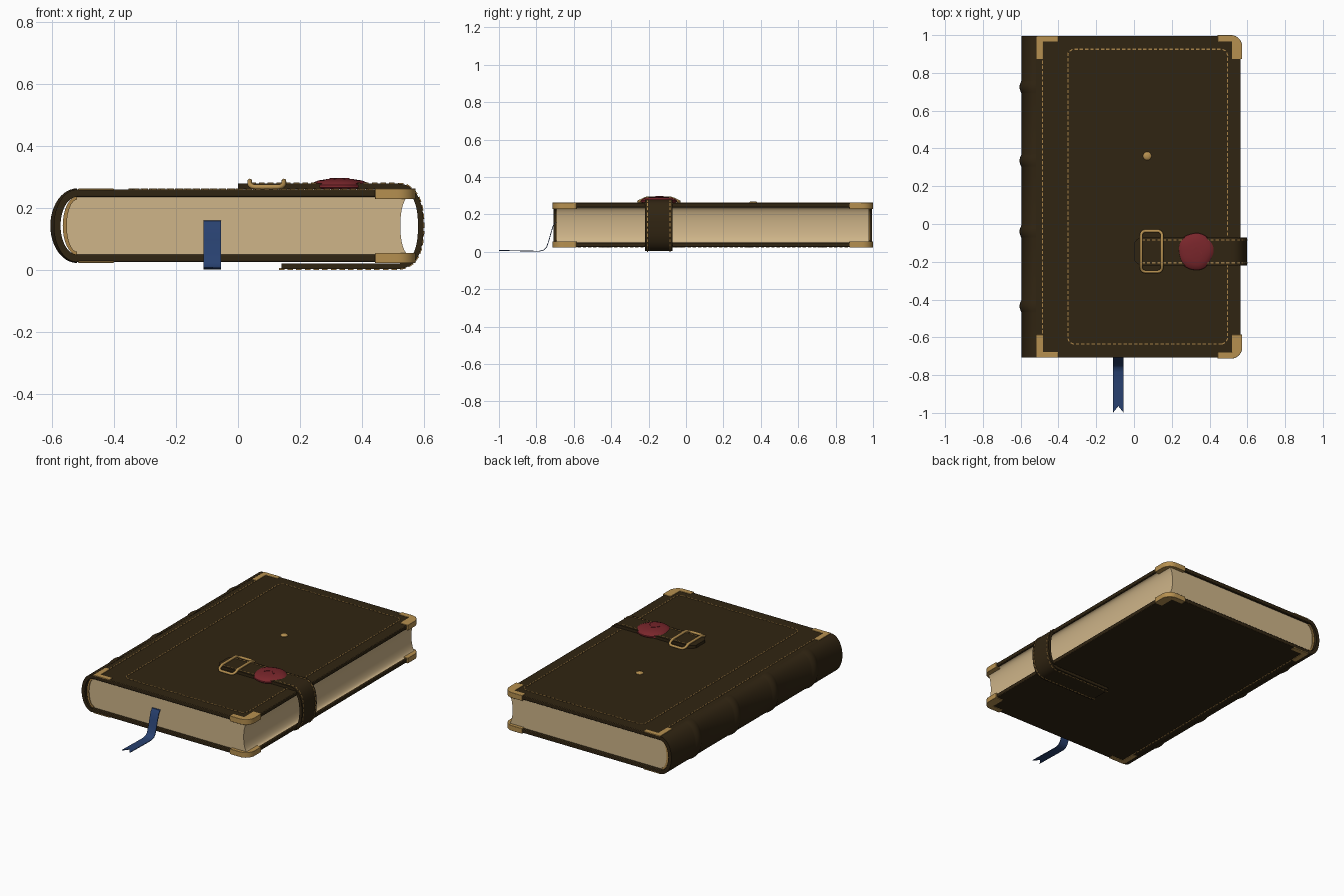
import bpy, bmesh, math
from mathutils import Vector, Matrix

if "Cube" in bpy.data.objects:
    bpy.data.objects.remove(bpy.data.objects["Cube"])

def material(name, col):
    m = bpy.data.materials.new(name)
    m.diffuse_color = (*col, 1)
    m.use_nodes = True
    m.node_tree.nodes["Principled BSDF"].inputs["Base Color"].default_value = m.diffuse_color
    return m

LEATHER = material("dark leather", (0.030, 0.018, 0.006))
PAPER = material("aged paper", (0.62, 0.46, 0.25))
BRASS = material("brass", (0.47, 0.28, 0.08))
THREAD = material("tan thread", (0.40, 0.23, 0.065))
WAX = material("red wax", (0.19, 0.019, 0.024))
SILK = material("blue silk", (0.021, 0.052, 0.16))

Y0, Y1, ZC = -0.708, 0.995, 0.143      # cover ends, mid height of book
SY = -0.145                            # strap centre line

def finish(ob, mat, bevel=0, angle=35):
    ob.data.materials.append(mat)
    bpy.ops.object.select_all(action='DESELECT')
    bpy.context.view_layer.objects.active = ob
    ob.select_set(True)
    if bevel:
        m = ob.modifiers.new("bevel", 'BEVEL')
        m.width, m.segments, m.limit_method = bevel, 2, 'ANGLE'
    bpy.ops.object.shade_smooth_by_angle(angle=math.radians(angle))
    return ob

def from_bm(name, bm, mat, bevel=0):
    bmesh.ops.recalc_face_normals(bm, faces=bm.faces[:])
    me = bpy.data.meshes.new(name)
    bm.to_mesh(me)
    bm.free()
    ob = bpy.data.objects.new(name, me)
    bpy.context.collection.objects.link(ob)
    return finish(ob, mat, bevel)

def loft(name, sections, mat, bevel=0):
    """Skin a list of closed sections and cap both ends."""
    bm = bmesh.new()
    rings = [[bm.verts.new(p) for p in s] for s in sections]
    n = len(rings[0])
    for a, b in zip(rings, rings[1:]):
        for i in range(n):
            j = (i + 1) % n
            bm.faces.new((a[i], a[j], b[j], b[i]))
    bm.faces.new(rings[0])
    bm.faces.new(rings[-1])
    return from_bm(name, bm, mat, bevel)

def slab(name, outline, z0, z1, mat, bevel=0):
    return loft(name, [[(x, y, z) for x, y in outline] for z in (z0, z1)], mat, bevel)

def arc(cx, cy, rx, ry, a0, a1, n=16):
    return [(cx + rx * math.cos(math.radians(a0 + (a1 - a0) * i / n)),
             cy + ry * math.sin(math.radians(a0 + (a1 - a0) * i / n))) for i in range(n + 1)]

# ---- covers
R = 0.05
board = ([(-0.522, Y0)] + arc(0.565 - R, Y0 + R, R, R, -90, 0, 8)
         + arc(0.565 - R, Y1 - R, R, R, 0, 90, 8) + [(-0.522, Y1)])
slab("front_cover", board, 0.236, 0.260, LEATHER, 0.004)
slab("back_cover", board, 0.026, 0.050, LEATHER, 0.004)

# ---- rounded spine with four raised bands
RIBS = (0.725, 0.335, -0.04, -0.435)
ys = sorted([Y0, Y1] + [r + 0.035 * k / 5 for r in RIBS for k in range(-5, 6)])

def spine_section(y):
    d = min(abs(y - r) for r in RIBS)
    h = 0.011 * math.cos(d / 0.035 * math.pi / 2) if d < 0.035 else 0
    pts = arc(-0.52, ZC, 0.075 + h, 0.117 + h * 0.3, 90, 270, 24)
    pts += arc(-0.52, ZC, 0.053, 0.093, 270, 90, 24)
    return [(x, y, z) for x, z in pts]

loft("spine", [spine_section(y) for y in ys], LEATHER)

# ---- page block, convex at the spine and hollow at the fore edge
block = arc(-0.52, ZC, 0.034, 0.093, 90, 270) + arc(0.552, ZC, 0.028, 0.093, 270, 90)
loft("page_block", [[(x, y, z) for x, z in block] for y in (-0.692, 0.979)], PAPER)
band = arc(-0.52, ZC, 0.046, 0.094, 90, 270) + arc(-0.52, ZC, 0.033, 0.084, 270, 90)
loft("head_band", [[(x, y, z) for x, z in band] for y in (-0.697, 0.984)], THREAD)

# ---- brass corners: wrapped at the fore edge, flat plates at the hinge
def corner(name, x, y, sx, sy, r, lx, ly, wx, wy, z0, z1):
    pts = [(-lx, 0)] + arc(-r, -r, r, r, 90, 0, 8) + [(0, -ly), (-wx, -ly), (-wx, -wy), (-lx, -wy)]
    slab(name, [(x + sx * a, y + sy * b) for a, b in pts], z0, z1, BRASS, 0.0015)

for sy, ye in ((1, Y1), (-1, Y0)):
    end = "head" if sy > 0 else "tail"
    for side, z0, z1 in (("front", 0.229, 0.263), ("back", 0.022, 0.055)):
        corner(f"{side}_{end}_fore_corner", 0.573, ye + sy * 0.005, 1, sy,
               0.06, 0.13, 0.127, 0.055, 0.034, z0, z1)
    for side, z0, z1 in (("front", 0.257, 0.263), ("back", 0.023, 0.029)):
        corner(f"{side}_{end}_hinge_corner", -0.516, ye, -1, sy,
               0.005, 0.115, 0.122, 0.034, 0.03, z0, z1)

# ---- strap wrapping the fore edge, with a tapered tip
top, bot = 0.270, 0.012
path = [(0.0, top), (0.015, top), (0.035, top), (0.3, top)]
path += [(0.51 + 0.08 * max(0, math.cos(t)) ** 0.8,
          (top + bot) / 2 + math.copysign(abs(math.sin(t)) ** 0.8, math.sin(t)) * (top - bot) / 2)
         for t in [math.pi / 2 - math.pi * i / 24 for i in range(25)]]
path += [(0.14, bot)]
path = [Vector((x, 0, z)) for x, z in path]

def normal_at(pts, i):
    t = (pts[min(i + 1, len(pts) - 1)] - pts[max(i - 1, 0)]).normalized()
    return Vector((-t.z, 0, t.x))

secs = []
for i, p in enumerate(path):
    n = normal_at(path, i) * 0.009
    w = (0.045, 0.063, 0.074)[min(i, 2)]
    secs.append([p + n + Vector((0, SY - w, 0)), p + n + Vector((0, SY + w, 0)),
                 p - n + Vector((0, SY + w, 0)), p - n + Vector((0, SY - w, 0))])
loft("strap", secs, LEATHER)

# ---- stitches: small dashes laid along polylines
def stitches(name, lines, pitch=0.028, size=(0.018, 0.006, 0.006)):
    bm = bmesh.new()
    for pts, up in lines:
        dist, target = 0, pitch / 2
        for a, b in zip(pts, pts[1:]):
            seg = (b - a).length
            while target <= dist + seg:
                t = (b - a).normalized()
                u = up if up else Vector((-t.z, 0, t.x))
                rot = Matrix((t, u.cross(t), u)).transposed().to_4x4()
                mat = Matrix.Translation(a + t * (target - dist)) @ rot @ Matrix.Diagonal((*size, 1))
                bmesh.ops.create_cube(bm, size=1, matrix=mat)
                target += pitch
            dist += seg
    return from_bm(name, bm, THREAD)

UP = Vector((0, 0, 1))
r = 0.035
frame = (arc(0.495 - r, -0.635 + r, r, r, -90, 0, 6) + arc(0.495 - r, 0.925 - r, r, r, 0, 90, 6)
         + arc(-0.35 + r, 0.925 - r, r, r, 90, 180, 6) + arc(-0.35 + r, -0.635 + r, r, r, 180, 270, 6))
frame = [Vector((x, y, 0.2605)) for x, y in frame]
stitches("cover_frame_stitches", [(frame + frame[:1], UP)])
stitches("hinge_stitches", [([Vector((-0.485, -0.585, z)), Vector((-0.485, 0.875, z))], UP)
                            for z in (0.2605, 0.0255)])
outer = [p + normal_at(path, i) * 0.009 for i, p in enumerate(path)][2:]
stitches("strap_stitches", [([p + Vector((0, SY + s * 0.06, 0)) for p in outer], None) for s in (-1, 1)])

# ---- buckle: rounded frame arched over the strap
bx, hx, hy, r = 0.093, 0.055, 0.108, 0.022
ring = []
for sx, sy, a in ((1, -1, -90), (1, 1, 0), (-1, 1, 90), (-1, -1, 180)):
    ring += arc(sx * (hx - r), sy * (hy - r), r, r, a, a + 90, 6)
    if sx * sy < 0:                      # extra points along the long bars
        ring += [(sx * hx, -sx * v) for v in (0.075, 0.065, -0.065, -0.075)]
cu = bpy.data.curves.new("buckle", 'CURVE')
cu.dimensions, cu.bevel_depth, cu.bevel_resolution = '3D', 0.008, 3
sp = cu.splines.new('POLY')
sp.points.add(len(ring) - 1)
sp.use_cyclic_u = True
for p, (x, y) in zip(sp.points, ring):
    lift = min(1, max(0, (hy - abs(y)) / 0.04))
    p.co = (bx + x, SY + y, 0.268 + 0.019 * lift, 1)
ob = bpy.data.objects.new("buckle", cu)
bpy.context.collection.objects.link(ob)
bpy.context.view_layer.objects.active = ob
bpy.ops.object.select_all(action='DESELECT')
ob.select_set(True)
bpy.ops.object.convert(target='MESH')
finish(bpy.context.object, BRASS, angle=60)

# ---- wax seal (wobbly dome), raised chevron, and brass stud
def dome(name, cx, cy, prof, mat, wobble=0, n=40):
    secs = []
    for rad, z in prof:
        s = []
        for i in range(n):
            a = 2 * math.pi * i / n
            q = rad * (1 + wobble * (math.sin(3 * a + 0.5) + 0.7 * math.sin(5 * a + 1)))
            s.append((cx + q * math.cos(a), cy + q * math.sin(a), z))
        secs.append(s)
    loft(name, secs, mat)

dome("wax_seal", 0.328, SY, [(0.092, 0.262), (0.098, 0.267), (0.097, 0.274), (0.088, 0.282),
                             (0.07, 0.289), (0.045, 0.293), (0.01, 0.295)], WAX, 0.025)
chev = [(-0.032, -0.018), (0, 0.014), (0.032, -0.018), (0.032, -0.008), (0, 0.024), (-0.032, -0.008)]
slab("seal_chevron", [(0.328 + x, SY + y) for x, y in chev], 0.288, 0.297, WAX)
dome("cover_stud", 0.07, 0.36, [(0.022, 0.258), (0.022, 0.263), (0.016, 0.268), (0.006, 0.27)], BRASS, n=20)

# ---- ribbon bookmark with a notched end, two mirrored halves
drop = [(-0.68, 0.16), (-0.698, 0.157), (-0.71, 0.14), (-0.722, 0.10), (-0.733, 0.06), (-0.745, 0.025),
        (-0.76, 0.009), (-0.785, 0.003), (-0.85, 0.004), (-0.94, 0.006), (-0.999, 0.007)]
for s, side in ((-1, "left"), (1, "right")):
    secs = []
    for i, (y, z) in enumerate(drop):
        a, b = drop[max(i - 1, 0)], drop[min(i + 1, len(drop) - 1)]
        d = math.hypot(b[0] - a[0], b[1] - a[1])
        ny, nz = (b[1] - a[1]) / d * 0.002, -(b[0] - a[0]) / d * 0.002
        notch = 0.035 if i == len(drop) - 1 else 0
        xo, xi = -0.083 + s * 0.028, -0.083
        secs.append([(xo, y + ny, z + nz), (xi, y + ny + notch, z + nz),
                     (xi, y - ny + notch, z - nz), (xo, y - ny, z - nz)])
    loft(f"ribbon_{side}_half", secs, SILK)
